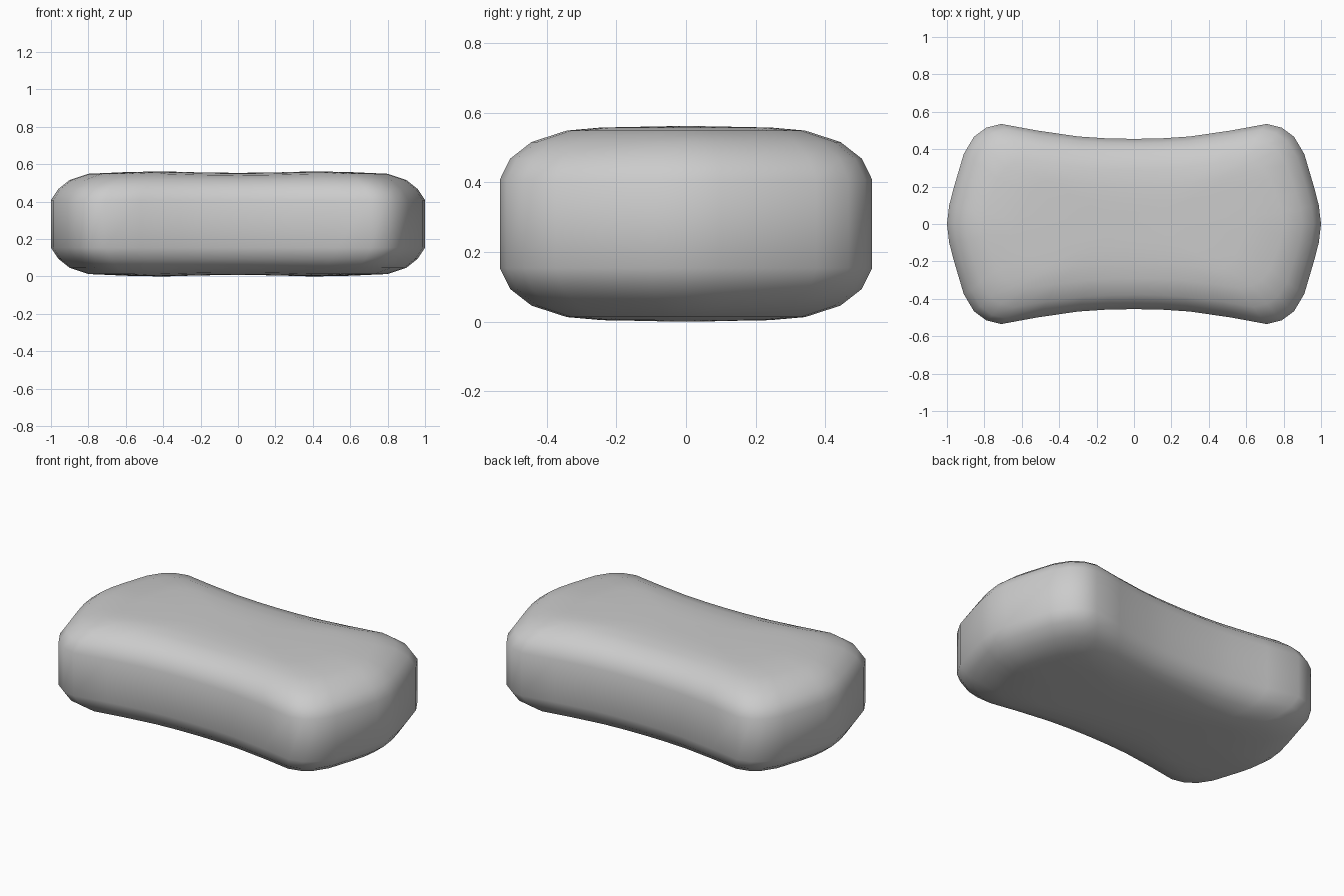
import bpy, bmesh

if "Cube" in bpy.data.objects:
    bpy.data.objects.remove(bpy.data.objects["Cube"])

# Quarter of the plan outline: rounded end, corner, pinched waist
quarter = [(1, 0), (0.988, 0.1), (0.962, 0.2), (0.91, 0.375), (0.855, 0.467),
           (0.79, 0.515), (0.71, 0.535), (0.52, 0.50), (0.30, 0.468),
           (0.15, 0.458), (0, 0.455)]
half = quarter + [(-x, y) for x, y in quarter[-2::-1]]
outline = half + [(x, -y) for x, y in half[-2:0:-1]]

# Upper half of the edge profile: x scale, y scale, height above mid plane
MID = 0.281
profile = [(1, 1, 0.127), (0.96, 0.945, 0.187), (0.90, 0.83, 0.235),
           (0.80, 0.64, 0.268), (0.60, 0.45, 0.277), (0.40, 0.28, 0.281),
           (0.20, 0.14, 0.281)]
rings = [(sx, sy, -h) for sx, sy, h in reversed(profile)] + profile


def level(x, h):
    # Slight dip across the middle of the top and bottom faces
    dip = 0.008 * max(0, 1 - (x / 0.4) ** 2) if abs(h) > 0.26 else 0
    return MID + (h - dip if h > 0 else h + dip)


# Loft the rings and close both faces with a centre point
bm = bmesh.new()
loops = [[bm.verts.new((x * sx, y * sy, level(x * sx, h))) for x, y in outline]
         for sx, sy, h in rings]
n = len(outline)
for low, high in zip(loops, loops[1:]):
    for i in range(n):
        j = (i + 1) % n
        bm.faces.new((low[i], low[j], high[j], high[i]))
for loop, h in ((loops[0], -0.281), (loops[-1], 0.281)):
    centre = bm.verts.new((0, 0, level(0, h)))
    for i in range(n):
        bm.faces.new((loop[i], loop[(i + 1) % n], centre))
bmesh.ops.recalc_face_normals(bm, faces=bm.faces)
for face in bm.faces:
    face.smooth = True

mesh = bpy.data.meshes.new("soap_bar")
bm.to_mesh(mesh)
bm.free()
bpy.context.collection.objects.link(bpy.data.objects.new("soap_bar", mesh))
